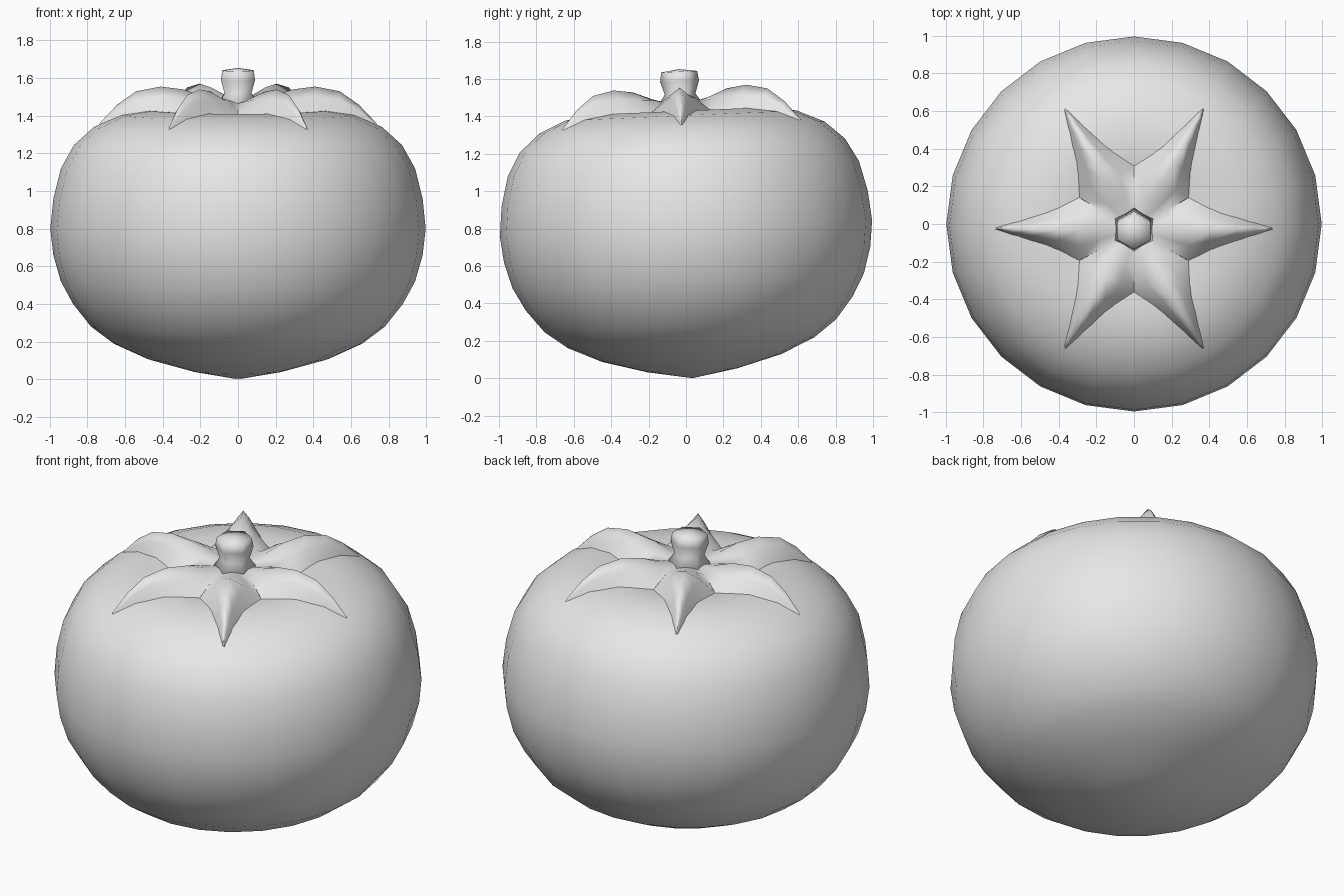
import bpy, bmesh, math
from mathutils import Matrix, Vector

if "Cube" in bpy.data.objects:
    bpy.data.objects.remove(bpy.data.objects["Cube"])

grey = bpy.data.materials.new("plain grey")
grey.diffuse_color = (0.8, 0.8, 0.8, 1)
grey.use_nodes = True
grey.node_tree.nodes["Principled BSDF"].inputs["Base Color"].default_value = grey.diffuse_color

# The whole fruit leans slightly towards the front
PIVOT = Vector((0, 0, 0.8))
LEAN = (Matrix.Translation(PIVOT) @ Matrix.Rotation(math.radians(2.5), 4, 'X')
        @ Matrix.Translation(-PIVOT))


def finish(name, bm):
    bmesh.ops.remove_doubles(bm, verts=bm.verts, dist=0.0005)
    bmesh.ops.recalc_face_normals(bm, faces=bm.faces)
    bm.transform(LEAN)
    for f in bm.faces:
        f.smooth = True
    mesh = bpy.data.meshes.new(name)
    bm.to_mesh(mesh)
    bm.free()
    mesh.materials.append(grey)
    obj = bpy.data.objects.new(name, mesh)
    bpy.context.collection.objects.link(obj)
    return obj


def lathe(name, profile, sides, turn=0.0):
    """Revolve (radius, z) points; the first and last lie on the axis."""
    bm = bmesh.new()
    rings = []
    for r, z in profile[1:-1]:
        rings.append([bm.verts.new((r * math.cos(turn + i * math.tau / sides),
                                    r * math.sin(turn + i * math.tau / sides), z))
                      for i in range(sides)])
    bottom = bm.verts.new((0, 0, profile[0][1]))
    top = bm.verts.new((0, 0, profile[-1][1]))
    for i in range(sides):
        j = (i + 1) % sides
        bm.faces.new((bottom, rings[0][j], rings[0][i]))
        bm.faces.new((top, rings[-1][i], rings[-1][j]))
        for a, b in zip(rings, rings[1:]):
            bm.faces.new((a[i], a[j], b[j], b[i]))
    return finish(name, bm)


# Round body with a shallow dimple on top
lathe("fruit_body", [
    (0, 0.0), (0.24, 0.042), (0.48, 0.108), (0.66, 0.19), (0.78, 0.28),
    (0.875, 0.40), (0.94, 0.52), (0.98, 0.66), (0.996, 0.80), (0.98, 0.96),
    (0.94, 1.12), (0.87, 1.245), (0.765, 1.34), (0.62, 1.405), (0.47, 1.43),
    (0.33, 1.42), (0.18, 1.39), (0, 1.36)], 24)

# Star of six arched leaves: distance, half width, ridge height, edge height
STATIONS = [
    (0.0, 0.0, 1.465, 1.465), (0.08, 0.046, 1.475, 1.47),
    (0.18, 0.104, 1.50, 1.475), (0.29, 0.167, 1.54, 1.42),
    (0.41, 0.112, 1.555, 1.42), (0.54, 0.066, 1.53, 1.41),
    (0.64, 0.036, 1.46, 1.385), (0.735, 0.006, 1.36, 1.345)]
bm = bmesh.new()
for k in range(6):
    spin = Matrix.Rotation(k * math.tau / 6, 4, 'Z')
    rows = []
    for d, w, ridge, edge in STATIONS:
        rows.append([bm.verts.new(spin @ Vector((d, t * w, edge + (ridge - edge) * h)))
                     for t, h in ((-1, 0), (-0.5, 0.62), (0, 1), (0.5, 0.62), (1, 0))])
    for a, b in zip(rows, rows[1:]):
        for i in range(4):
            bm.faces.new((a[i], b[i], b[i + 1], a[i + 1]))
bmesh.ops.dissolve_degenerate(bm, dist=0.0005, edges=bm.edges)
finish("leaf_star", bm)

# Short six-sided stem, pinched near its foot
lathe("stem", [(0, 1.42), (0.13, 1.45), (0.082, 1.52), (0.104, 1.59),
               (0.096, 1.64), (0, 1.654)], 6, math.pi / 2)
